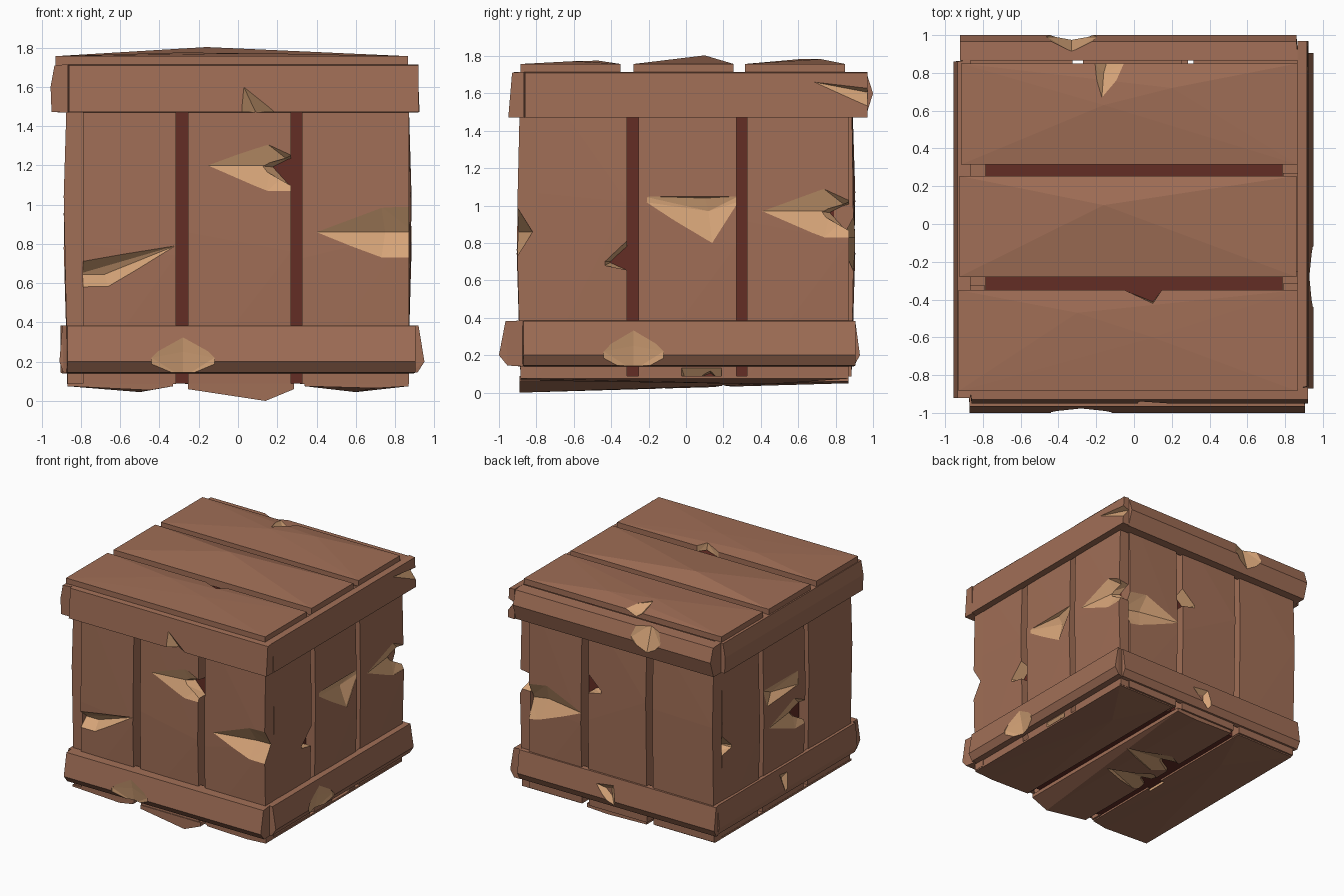
import bpy, bmesh, random
from mathutils import Vector

if "Cube" in bpy.data.objects:
    bpy.data.objects.remove(bpy.data.objects["Cube"])

random.seed(4)

def material(name, rgb):
    m = bpy.data.materials.new(name)
    m.diffuse_color = (*rgb, 1)
    m.use_nodes = True
    m.node_tree.nodes["Principled BSDF"].inputs["Base Color"].default_value = m.diffuse_color
    return m

WOOD = material("brown wood", (0.352, 0.156, 0.093))
FRESH = material("splintered tan wood", (0.68, 0.375, 0.19))
DARK = material("dark red inside", (0.127, 0.026, 0.018))
NAMES = ["front", "right", "back", "left", "top", "bottom"]
parts, cutters = {}, []

def place(face, u, v, d):
    """u along the face, v up the face, d outward from the crate axis."""
    if face == 4: return Vector((u, v, d))
    if face == 5: return Vector((u, v, -d))
    x, y = u, -d
    for _ in range(face):
        x, y = -y, x
    return Vector((x, y, v))

def hull(name, pts, mats, index=0):
    bm = bmesh.new()
    for p in pts:
        bm.verts.new(p)
    r = bmesh.ops.convex_hull(bm, input=bm.verts[:])
    junk = {g for g in r["geom_interior"] + r["geom_unused"] if isinstance(g, bmesh.types.BMVert)}
    bmesh.ops.delete(bm, geom=list(junk), context='VERTS')
    bmesh.ops.dissolve_limit(bm, angle_limit=0.005, verts=bm.verts[:], edges=bm.edges[:])
    bmesh.ops.recalc_face_normals(bm, faces=bm.faces[:])
    for f in bm.faces:
        f.material_index = index
    me = bpy.data.meshes.new(name)
    bm.to_mesh(me)
    bm.free()
    for m in mats:
        me.materials.append(m)
    ob = bpy.data.objects.new(name, me)
    bpy.context.collection.objects.link(ob)
    return ob

def board(kind, face, u, v, d, ridge, label=""):
    """Box over ranges u, v, d plus ridge points that bow the outer face."""
    pts = [(a, b, c) for a in u for b in v for c in d] + ridge
    ob = hull(f"{NAMES[face]}_{kind}{label}", [place(face, *p) for p in pts], [WOOD, FRESH])
    parts.setdefault((face, kind), []).append(ob)

def chip(kind, face, d, outline, deep):
    """Cut a splinter: outline on the surface at d, deep points (u, v, depth)."""
    pts = [(a, b, c) for a, b in outline for c in (d, d + 0.2)]
    pts += [(a, b, d - c) for a, b, c in deep]
    cut = hull("splinter_cutter", [place(face, *p) for p in pts], [WOOD, FRESH], 1)
    cut.hide_render = True
    cutters.append(cut)
    for ob in parts[(face, kind)]:
        m = ob.modifiers.new("splinter", 'BOOLEAN')
        m.operation, m.solver, m.object = 'DIFFERENCE', 'EXACT', cut

# dark inner box
hull("inner_box", [(x, y, z) for x in (-.785, .785) for y in (-.8, .8) for z in (.09, 1.69)], [DARK])

# side planks, pinwheel round the four sides
D = [.885, .865, .885, .868]
for f in range(4):
    for i, u in enumerate([(-.79, -.315), (-.255, .27), (.325, .872)]):
        za, zb = random.uniform(.7, 1.1), random.uniform(.7, 1.1)
        board("plank", f, u, (.085, 1.70), (.79, D[f]),
              [(u[0], za, D[f] + .012), (u[1], zb, D[f] + .02)], f"_{i + 1}")

# lower and upper trim boards: outer depth at top edge, ridge, bottom edge
low = [(.965, 1.0, .955), (.92, .95, .915), (.905, .93, .90), (.895, .91, .89)]
high = [(.93, .935, .95), (.915, .92, .925), (.965, 1.0, .96), (.935, .955, .95)]
for f in range(4):
    t, r, b = low[f]
    board("lower_trim", f, (-.875, .895), (.14, .385), (.865, .87),
          [(a, z, d) for a in (-.87, .905) for z, d in ((.383, t), (.2, r), (.145, b))])
    t, r, b = high[f]
    e = .97 if f == 1 else .92
    board("upper_trim", f, (-.87, e), (1.47, 1.715), (.865, .87),
          [(a, z, d) for a in (-.86, e) for z, d in ((1.71, t), (1.6, r), (1.472, b))])

# top planks run left to right, bottom planks run front to back
board("plank", 4, (-.93, .865), (-.885, -.35), (1.71, 1.757), [(-.3, -.47, 1.775), (.1, -.6, 1.772)], "_1")
board("plank", 4, (-.925, .86), (-.28, .255), (1.70, 1.757), [(-.16, .1, 1.803)], "_2")
board("plank", 4, (-.915, .865), (.315, .85), (1.71, 1.757), [(-.16, .63, 1.785), (.2, .72, 1.783)], "_3")
board("plank", 5, (-.87, -.33), (-.885, .87), (-.09, -.075), [(-.45, -.885, -.055), (-.5, .45, -.045)], "_1")
board("plank", 5, (-.255, .285), (-.89, .87), (-.09, -.06), [(.14, -.89, 0), (.1, .1, -.03), (.1, .87, -.05)], "_2")
board("plank", 5, (.34, .87), (-.885, .87), (-.09, -.075), [(.7, -.885, -.065), (.6, .45, -.045)], "_3")

def split(face, d, e, v, s=1, k=1):
    """Long splinter with a broken-through notch at plank edge e."""
    chip("plank", face, d, [(e - .5 * s, v), (e - .14 * s, v + .125), (e + .02 * s, v + .05),
         (e + .02 * s, v - .14), (e - .13 * s, v - .14)], [(e - .1 * s, v, .05 * k), (e + .02 * s, v, .06 * k)])
    chip("plank", face, d, [(e - .18 * s, v), (e + .03 * s, v + .06), (e + .03 * s, v - .12)],
         [(e - .07 * s, v - .01, .13), (e + .03 * s, v + .04, .13), (e + .03 * s, v - .12, .13)])

def nick(face, d, e, v, s=1):
    """Small broken corner at plank edge e."""
    chip("plank", face, d, [(e - .12 * s, v), (e - .12 * s, v - .02), (e + .03 * s, v + .14), (e + .03 * s, v - .05)],
         [(e - .08 * s, v, .12), (e + .03 * s, v + .1, .12), (e + .03 * s, v - .05, .12)])

# splinters in the side planks
split(0, .903, .27, 1.2)
split(1, .882, .87, .97)
split(3, .885, .27, .75)
split(5, -.04, -.255, .2, -1, .7)
split(5, -.055, -.33, -.12, -1, .5)
nick(1, .88, -.315, .7)
nick(2, .9, -.255, 1.05, -1)
nick(3, .88, -.79, .8, -1)
chip("plank", 0, .9, [(-.82, .575), (-.66, .58), (-.32, .79), (-.66, .715), (-.82, .71)],
     [(-.82, .645, .08), (-.68, .645, .08)])
chip("plank", 0, .905, [(.36, .86), (.73, .99), (.9, .995), (.9, .725), (.73, .725)],
     [(.75, .86, .08), (.9, .86, .085)])
chip("plank", 2, .905, [(-.3, .83), (-.62, .98), (-.82, .95), (-.82, .62), (-.7, .65)],
     [(-.65, .83, .07), (-.82, .8, .08)])
chip("plank", 1, .88, [(-.23, 1.05), (.28, 1.05), (.28, 1.02), (.14, .8), (-.23, 1.02)],
     [(.12, .97, .05), (.1, 1.04, .03)])
chip("plank", 3, .883, [(-.28, 1.09), (.18, 1.08), (.18, .97), (-.22, .93)], [(-.1, 1.0, .05)])
chip("plank", 1, .88, [(-.03, .06), (-.03, .15), (.19, .15), (.19, .06)], [(.0, .06, .07), (.19, .06, .07)])
chip("plank", 1, .88, [(.06, .07), (.17, .07), (.13, .12)], [(.06, .07, .12), (.17, .07, .12), (.13, .1, .12)])

# splinters in the trim boards
for f, d in ((0, .99), (1, .94)):
    chip("lower_trim", f, d, [(-.28, .385), (-.44, .22), (-.44, .12), (-.12, .12), (-.12, .22)],
         [(-.28, .12, .055), (-.28, .25, .03)])
chip("lower_trim", 2, .925, [(-.19, .31), (0, .34), (.01, .12)], [(-.06, .26, .05)])
chip("lower_trim", 3, .91, [(-.1, .35), (.03, .34), (.0, .14)], [(-.02, .28, .04)])
chip("upper_trim", 0, .948, [(.02, 1.62), (.21, 1.45), (.02, 1.45)], [(.1, 1.45, .07)])
chip("upper_trim", 1, .922, [(.66, 1.665), (1.0, 1.625), (1.0, 1.52)], [(1.0, 1.6, .06)])
chip("upper_trim", 2, .99, [(.17, 1.73), (.49, 1.73), (.46, 1.62), (.33, 1.47), (.2, 1.62)],
     [(.33, 1.73, .08), (.33, 1.6, .04)])

# splinters in the top planks
chip("plank", 4, 1.775, [(-.23, .87), (.0, .87), (-.17, .67)], [(-.16, .8, .05), (-.14, .87, .06)])
chip("plank", 4, 1.765, [(-.06, -.345), (.15, -.345), (.1, -.42)],
     [(-.06, -.345, .07), (.15, -.345, .07), (.1, -.41, .07)])

# bake the cuts and remove the cutters
bpy.context.view_layer.update()
deps = bpy.context.evaluated_depsgraph_get()
allparts = [o for group in parts.values() for o in group]
baked = [bpy.data.meshes.new_from_object(o.evaluated_get(deps)) for o in allparts]
for ob, me in zip(allparts, baked):
    ob.modifiers.clear()
    ob.data = me
for c in cutters:
    bpy.data.objects.remove(c)
